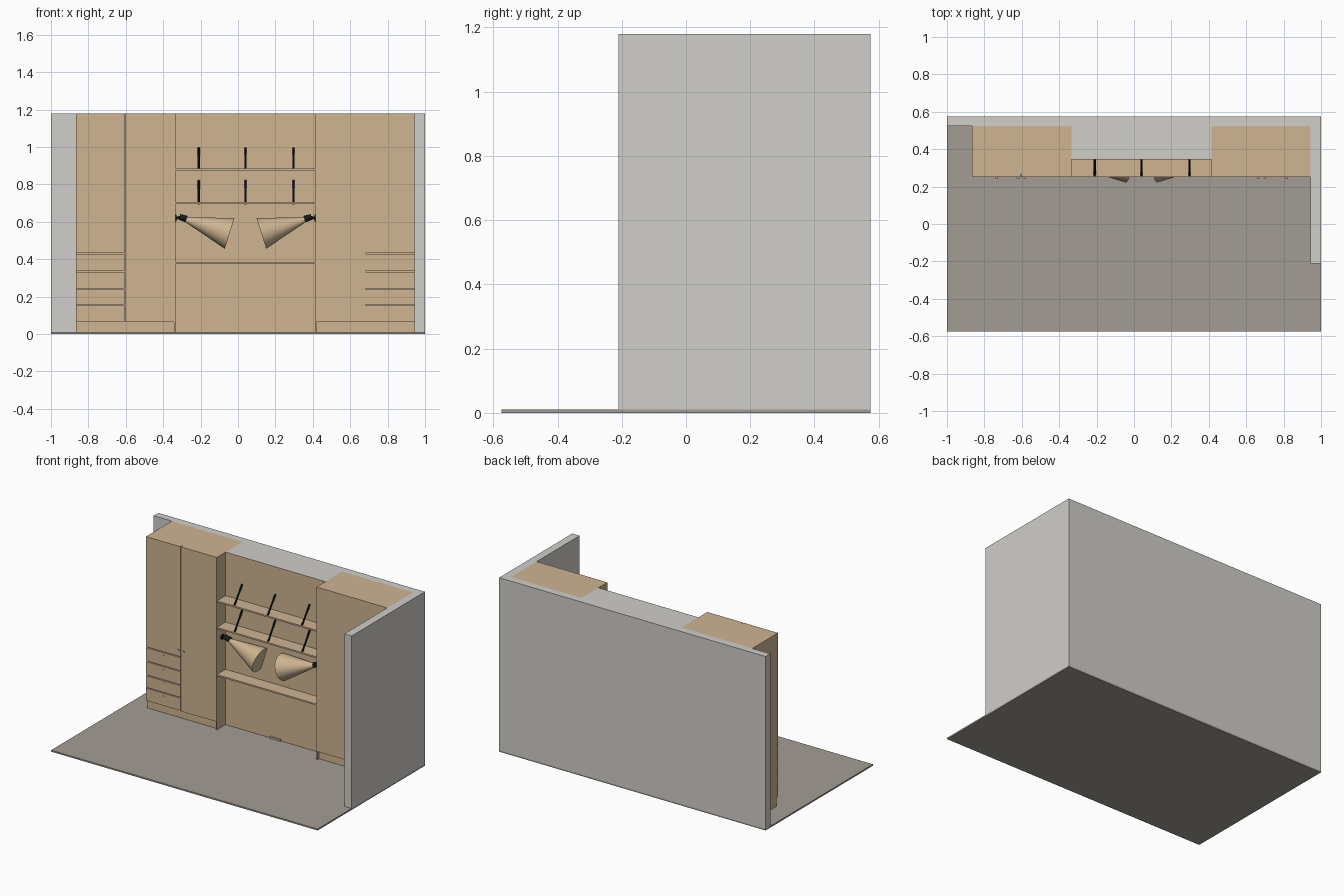
import bpy
from mathutils import Vector

if "Cube" in bpy.data.objects:
    bpy.data.objects.remove(bpy.data.objects["Cube"])


def material(name, color):
    m = bpy.data.materials.new(name)
    m.use_nodes = True
    m.diffuse_color = (*color, 1)
    m.node_tree.nodes["Principled BSDF"].inputs["Base Color"].default_value = (*color, 1)
    return m


WOOD = material("light_wood", (0.62, 0.46, 0.29))
WALL = material("wall_grey", (0.63, 0.62, 0.59))
FLOOR = material("floor_taupe", (0.37, 0.335, 0.3))
BLACK = material("black_metal", (0.01, 0.01, 0.01))


def box(name, x, y, z, mat):
    """Box from (min, max) pairs on each axis."""
    bpy.ops.mesh.primitive_cube_add(size=1, location=[(a + b) / 2 for a, b in (x, y, z)])
    o = bpy.context.object
    o.name = name
    o.scale = [b - a for a, b in (x, y, z)]
    bpy.ops.object.transform_apply(location=False, rotation=False, scale=True)
    o.data.materials.append(mat)
    return o


def taper(name, start, end, r1, r2, mat, sides=16):
    """Cone, cylinder or rod running from start to end."""
    a, b = Vector(start), Vector(end)
    bpy.ops.mesh.primitive_cone_add(vertices=sides, radius1=r1, radius2=r2,
                                    depth=(b - a).length, location=(a + b) / 2)
    o = bpy.context.object
    o.name = name
    o.rotation_euler = (b - a).to_track_quat('Z', 'Y').to_euler()
    o.data.materials.append(mat)
    return o


# Room shell
TOP, BASE = 1.18, 0.01
FRONT, BACK, NICHE = 0.25, 0.525, 0.345
LEFT, RIGHT = -0.335, 0.415
MID = (LEFT + RIGHT) / 2
box("floor", (-1, 1), (-0.575, 0.575), (0, BASE), FLOOR)
box("back_wall", (-1, 1), (BACK, 0.575), (BASE, TOP), WALL)
box("side_wall", (0.945, 1), (-0.21, BACK), (BASE, TOP), WALL)
box("niche_wall", (LEFT, RIGHT), (NICHE + 0.002, BACK), (BASE, TOP), WALL)
box("niche_panel", (LEFT, RIGHT), (NICHE, NICHE + 0.002), (BASE, TOP), WOOD)
box("floor_socket", (0, 0.08), (NICHE - 0.008, NICHE), (BASE, 0.022), WOOD)

# Wardrobes, with drawer fronts separated by narrow gaps
GAP = 0.003
PLINTH = 0.065
DRAWERS = (PLINTH, 0.155, 0.24, 0.335, 0.43)
FACE = FRONT + 0.018


def wardrobe(side, s, door_gap):
    def span(a, b):
        return tuple(sorted((MID + s * a, MID + s * b)))

    inner, split, outer = 0.375, 0.643, 0.905
    box(side + "_carcass", span(inner, outer), (FACE, BACK), (BASE, TOP), WOOD)
    box(side + "_end_panel", span(inner, inner + 0.006), (FRONT, FACE), (BASE, PLINTH), WOOD)
    box(side + "_inner_door", span(inner, split), (FRONT, FACE), (PLINTH, TOP), WOOD)
    start = split + door_gap
    box(side + "_outer_door", span(start, outer), (FRONT, FACE),
        (DRAWERS[-1] + GAP, TOP), WOOD)
    for low, high in zip(DRAWERS, DRAWERS[1:]):
        box(side + "_drawer", span(start, outer), (FRONT, FACE), (low + GAP, high - GAP), WOOD)
    # Round knobs
    knobs = [(0.775, z) for z in (0.13, 0.22, 0.31, 0.405)]
    knobs += [(split - 0.02, 0.475), (split + 0.018, 0.475)]
    for x, z in knobs:
        taper(side + "_knob", (MID + s * x, FRONT, z), (MID + s * x, FRONT - 0.006, z),
              0.006, 0.008, WOOD, 12)


wardrobe("right", -1, 0.004)
wardrobe("left", 1, 0)

# Shelves and their slanted black supports
for z in (0.38, 0.70, 0.88):
    box("shelf", (LEFT, RIGHT), (FRONT + 0.002, NICHE), (z - 0.005, z + 0.005), WOOD)
for x in (-0.21, MID, 0.297):
    for low, high in ((0.695, 0.82), (0.882, 0.995)):
        taper("shelf_support", (x, 0.26, low), (x, NICHE, high), 0.006, 0.006, BLACK, 8)

# Mirrored pair of conical wall lamps
LAMP_Y = 0.308
for s in (-1, 1):
    def at(x, z):
        return (MID + s * x, LAMP_Y, z)

    taper("lamp_mount", at(0.375, 0.62), at(0.368, 0.62), 0.018, 0.018, BLACK)
    taper("lamp_arm", at(0.37, 0.62), at(0.345, 0.625), 0.007, 0.007, BLACK)
    taper("lamp_socket", at(0.353, 0.626), at(0.315, 0.614), 0.016, 0.018, BLACK)
    shade = taper("lamp_shade", at(0.322, 0.612), at(0.085, 0.538), 0.012, 0.086, WOOD, 32)
    bpy.ops.object.shade_smooth_by_angle()
